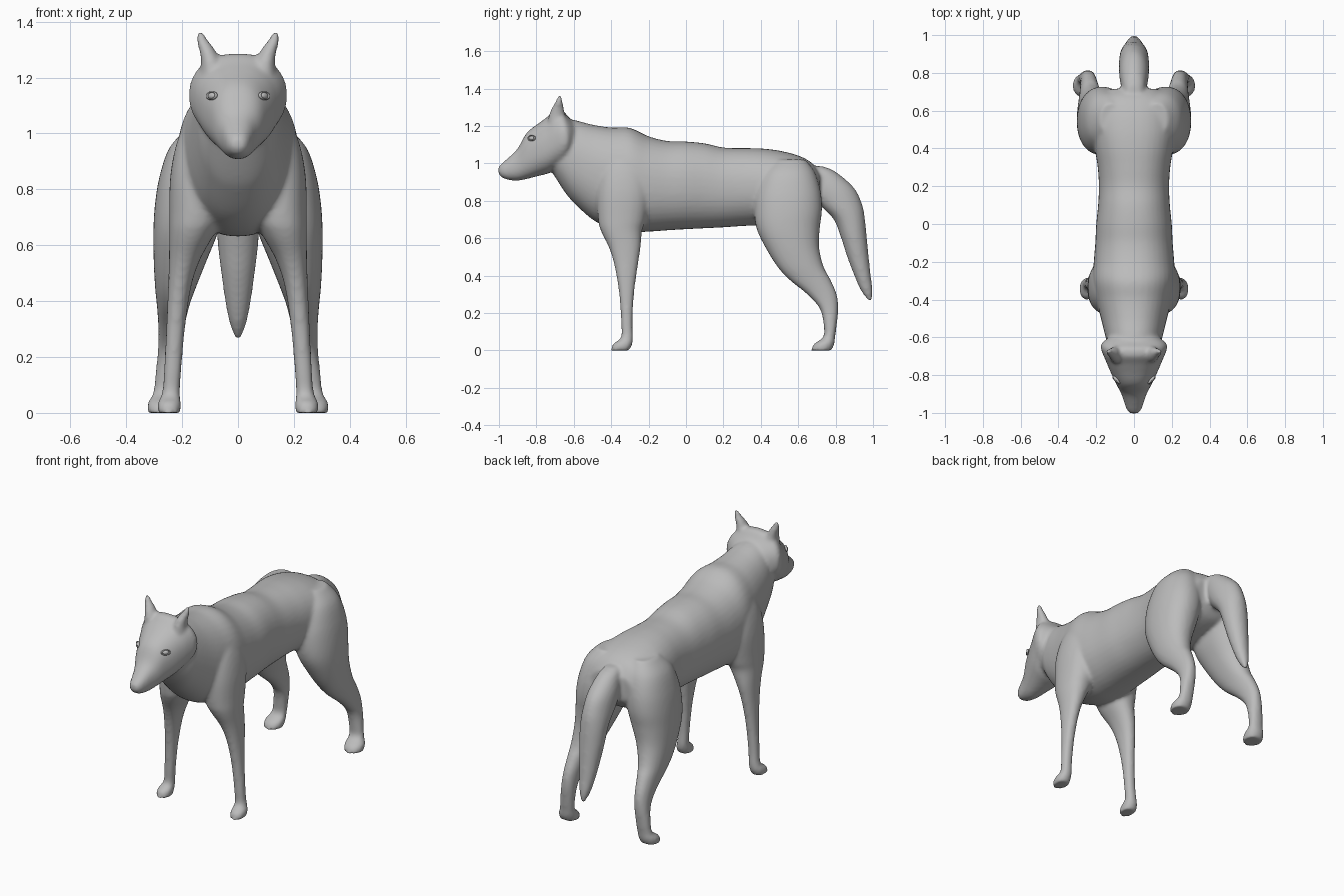
import bpy, bmesh, math
from mathutils import Vector

grey = bpy.data.materials.new("plain grey")
grey.diffuse_color = (0.5, 0.5, 0.5, 1)


def smooth_rows(rows, steps=5):
    """Catmull-Rom interpolation between cross-sections."""
    out = []
    for i in range(len(rows) - 1):
        a, b = rows[max(i - 1, 0)], rows[i]
        c, d = rows[i + 1], rows[min(i + 2, len(rows) - 1)]
        for s in range(steps):
            t = s / steps
            out.append([0.5 * (2 * q + (r - p) * t + (2 * p - 5 * q + 4 * r - u) * t * t
                               + (3 * q - p - 3 * r + u) * t ** 3)
                        for p, q, r, u in zip(a, b, c, d)])
    return out + [list(rows[-1])]


def loft(bm, rows, axis, side=1, power=2.2, n=40):
    """Rows are (position, u min, u max, v min, v max); u is x, v is z or y."""
    rings = []
    for pos, u0, u1, v0, v1 in smooth_rows(rows):
        ring = []
        for k in range(n):
            a = 2 * math.pi * k / n
            cu = math.copysign(abs(math.cos(a)) ** (2 / power), math.cos(a))
            cv = math.copysign(abs(math.sin(a)) ** (2 / power), math.sin(a))
            x = side * ((u0 + u1) / 2 + (u1 - u0) / 2 * cu)
            v = (v0 + v1) / 2 + (v1 - v0) / 2 * cv
            ring.append(bm.verts.new((x, pos, v) if axis == 'y' else (x, v, pos)))
        rings.append(ring)
    faces = [bm.faces.new(rings[0]), bm.faces.new(rings[-1][::-1])]
    for r, q in zip(rings, rings[1:]):
        for k in range(n):
            j = (k + 1) % n
            faces.append(bm.faces.new((r[k], q[k], q[j], r[j])))
    bmesh.ops.recalc_face_normals(bm, faces=faces)


def centred(rows):
    return [(y, -w, w, a, b) for y, w, a, b in rows]


bm = bmesh.new()

# torso and neck: y, half width, bottom, top
loft(bm, centred([
    (-.72, .10, .96, 1.18), (-.65, .135, .85, 1.225), (-.6, .15, .79, 1.232),
    (-.5, .175, .70, 1.207), (-.4, .20, .65, 1.192), (-.3, .218, .632, 1.19),
    (-.2, .213, .635, 1.145), (-.1, .205, .642, 1.12), (0, .2, .648, 1.117),
    (.1, .19, .653, 1.107), (.2, .186, .658, 1.085), (.3, .192, .665, 1.082),
    (.4, .208, .67, 1.08), (.5, .222, .68, 1.068), (.6, .215, .70, 1.042),
    (.67, .19, .73, 1.005), (.715, .13, .78, .95)]), 'y')

# head and muzzle
loft(bm, centred([
    (-1.003, .02, .945, .98), (-.985, .037, .925, 1.0), (-.95, .05, .912, 1.03),
    (-.9, .067, .908, 1.08), (-.85, .093, .917, 1.165), (-.78, .126, .935, 1.22),
    (-.74, .143, .945, 1.25), (-.7, .16, .965, 1.283), (-.66, .175, .99, 1.283),
    (-.63, .170, 1.02, 1.25), (-.6, .13, 1.05, 1.22)]), 'y', power=2.3)

# tail: z, x min, x max, y front, y back
loft(bm, [
    (.985, -.03, .03, .66, .73), (.955, -.055, .055, .65, .80), (.87, -.075, .075, .66, .898),
    (.78, -.08, .08, .715, .942), (.7, -.078, .078, .79, .957), (.6, -.072, .072, .83, .967),
    (.5, -.06, .06, .862, .977), (.4, -.046, .046, .9, .988), (.32, -.03, .03, .935, .998),
    (.265, -.01, .01, .975, .995)], 'z', power=2)

for side in (1, -1):
    # front leg with shoulder
    loft(bm, [
        (1.1, .06, .16, -.38, -.27), (.98, .05, .215, -.45, -.21), (.85, .05, .242, -.475, -.19),
        (.7, .06, .246, -.47, -.215), (.64, .085, .246, -.455, -.235), (.55, .135, .247, -.412, -.243),
        (.45, .168, .25, -.382, -.258), (.3, .19, .257, -.357, -.278), (.15, .203, .265, -.347, -.286),
        (.07, .208, .272, -.348, -.283), (.035, .204, .288, -.39, -.287), (0, .206, .288, -.402, -.303)],
        'z', side)
    # hind leg with thigh
    loft(bm, [
        (1.02, .06, .18, .47, .64), (.95, .03, .245, .41, .69), (.85, .035, .28, .375, .72),
        (.75, .045, .297, .365, .727), (.65, .07, .303, .378, .715), (.55, .11, .302, .425, .712),
        (.45, .15, .297, .487, .735), (.38, .175, .29, .55, .772), (.3, .193, .285, .648, .806),
        (.22, .203, .287, .717, .814), (.12, .212, .298, .738, .804), (.07, .216, .304, .732, .797),
        (.035, .212, .323, .685, .793), (0, .217, .323, .668, .778)], 'z', side)
    # ear
    loft(bm, [
        (1.18, .05, .14, -.74, -.63), (1.25, .062, .132, -.735, -.645), (1.295, .08, .138, -.718, -.652),
        (1.33, .104, .149, -.698, -.66), (1.362, .124, .15, -.686, -.665)], 'z', side, power=2)

mesh = bpy.data.meshes.new("body")
bm.to_mesh(mesh)
bm.free()
mesh.materials.append(grey)
body = bpy.data.objects.new("body", mesh)
bpy.context.collection.objects.link(body)

# fuse all the parts into one soft skin
remesh = body.modifiers.new("fuse", 'REMESH')
remesh.mode = 'VOXEL'
remesh.voxel_size = 0.010
remesh.use_smooth_shade = True
soften = body.modifiers.new("soften", 'SMOOTH')
soften.factor = 0.5
soften.iterations = 8

# eyes with lids
for side, word in ((1, "left"), (-1, "right")):
    place = Vector((side * .094, -.826, 1.135))
    turn = Vector((side * .72, -.65, .25)).to_track_quat('Z', 'Y').to_euler()
    bpy.ops.mesh.primitive_uv_sphere_add(segments=24, ring_count=12, radius=.018,
                                         location=place, rotation=turn)
    eye = bpy.context.object
    eye.name = word + "_eye"
    eye.scale = (1, .65, .5)
    bpy.ops.mesh.primitive_torus_add(major_radius=.021, minor_radius=.004, major_segments=28,
                                     minor_segments=8, location=place, rotation=turn)
    lid = bpy.context.object
    lid.name = word + "_eyelid"
    lid.scale = (1.1, .65, 1.6)
    for ob in (eye, lid):
        ob.data.materials.append(grey)
        ob.data.polygons.foreach_set("use_smooth", [True] * len(ob.data.polygons))
